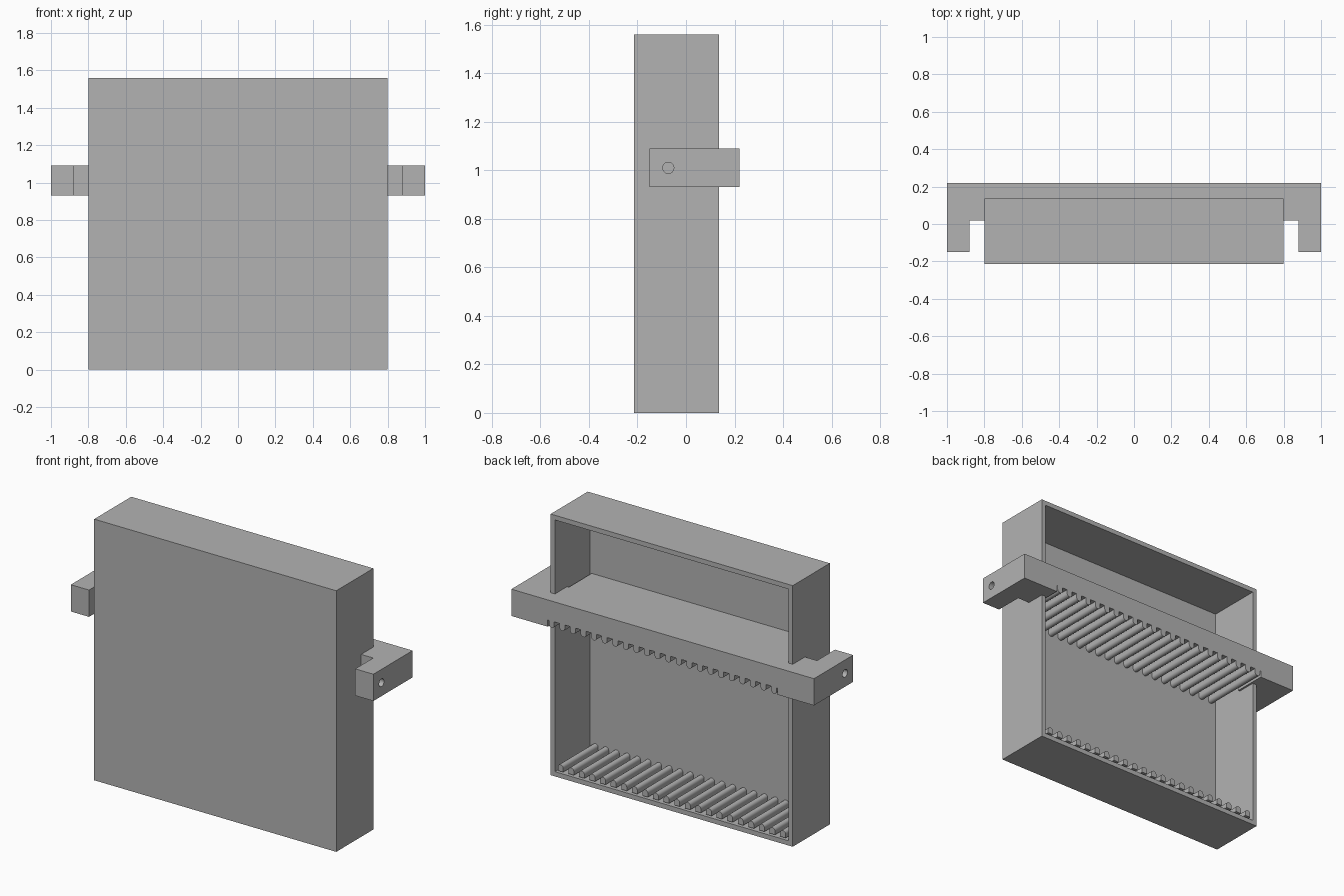
import bpy, bmesh, math
from mathutils import Vector

old = bpy.data.objects.get("Cube")
if old:
    bpy.data.objects.remove(old, do_unlink=True)

grey = bpy.data.materials.new("plain grey")
colour = (0.45, 0.45, 0.45, 1)
grey.diffuse_color = colour
grey.use_nodes = True
grey.node_tree.nodes["Principled BSDF"].inputs["Base Color"].default_value = colour


def finish(name, bm):
    """Turn a bmesh into a grey object."""
    bmesh.ops.recalc_face_normals(bm, faces=bm.faces)
    mesh = bpy.data.meshes.new(name)
    bm.to_mesh(mesh)
    bm.free()
    obj = bpy.data.objects.new(name, mesh)
    bpy.context.collection.objects.link(obj)
    mesh.materials.append(grey)
    return obj


def add_prism(bm, points, sweep):
    """Extrude a closed outline along a vector."""
    face = bm.faces.new([bm.verts.new(p) for p in points])
    ext = bmesh.ops.extrude_face_region(bm, geom=[face])
    verts = [v for v in ext["geom"] if isinstance(v, bmesh.types.BMVert)]
    bmesh.ops.translate(bm, verts=verts, vec=Vector(sweep))


def smooth(obj):
    bpy.ops.object.select_all(action="DESELECT")
    obj.select_set(True)
    bpy.context.view_layer.objects.active = obj
    bpy.ops.object.shade_smooth_by_angle(angle=math.radians(35))


WALL, HALF, HEIGHT = 0.04, 0.8, 1.56
FRONT, BACK, PANEL = -0.215, 0.135, 0.02
INNER = HALF - WALL
SHELF_LOW, SHELF_TOP, SHELF_BACK = 0.93, 1.09, 0.22
COUNT, PITCH, RADIUS, RIB = 22, 0.07, 0.018, 0.04

# Case: a box hollowed out from its back
bm = bmesh.new()
add_prism(bm, [(-HALF, FRONT, 0), (HALF, FRONT, 0), (HALF, FRONT, HEIGHT),
               (-HALF, FRONT, HEIGHT)], (0, BACK - FRONT, 0))
bmesh.ops.recalc_face_normals(bm, faces=bm.faces)
opening = max(bm.faces, key=lambda f: f.calc_center_median().y)
bmesh.ops.inset_individual(bm, faces=[opening], thickness=WALL)
floor = bmesh.ops.extrude_discrete_faces(bm, faces=[opening])["faces"]
bmesh.ops.translate(bm, verts=floor[0].verts, vec=(0, FRONT + PANEL - BACK, 0))
finish("case", bm)


# Round-nosed guide ribs, pointing up (1) or down (-1)
def ribs(name, base, direction, y_end):
    bm = bmesh.new()
    start = FRONT + PANEL
    for i in range(COUNT):
        x = (i - (COUNT - 1) / 2) * PITCH
        nose = RIB - RADIUS
        outline = [(x + RADIUS, start, base)]
        for k in range(9):
            a = math.pi * k / 8
            outline.append((x + RADIUS * math.cos(a), start,
                            base + direction * (nose + RADIUS * math.sin(a))))
        outline.append((x - RADIUS, start, base))
        add_prism(bm, outline, (0, y_end - start, 0))
    smooth(finish(name, bm))


ribs("floor_ribs", WALL, 1, BACK)
ribs("shelf_ribs", SHELF_LOW + RIB, -1, SHELF_BACK)

# Shelf across the case
bm = bmesh.new()
z = SHELF_LOW + RIB
y = FRONT + PANEL
add_prism(bm, [(-INNER, y, z), (INNER, y, z), (INNER, y, SHELF_TOP),
               (-INNER, y, SHELF_TOP)], (0, SHELF_BACK - y, 0))
finish("shelf", bm)

# Hooked arms, each with a pivot hole
for side, label in ((1, "left"), (-1, "right")):
    bm = bmesh.new()
    plan = [(INNER, 0.02), (0.88, 0.02), (0.88, -0.15), (1, -0.15),
            (1, SHELF_BACK), (INNER, SHELF_BACK)]
    add_prism(bm, [(side * px, py, SHELF_LOW) for px, py in plan],
              (0, 0, SHELF_TOP - SHELF_LOW))
    arm = finish(label + "_arm", bm)

    bm = bmesh.new()
    ring = [2 * math.pi * k / 24 for k in range(24)]
    add_prism(bm, [(side * 0.84, -0.073 + 0.023 * math.cos(a),
                    1.01 + 0.023 * math.sin(a)) for a in ring], (side * 0.2, 0, 0))
    cutter = finish(label + "_hole_cutter", bm)
    cutter.hide_render = True
    cutter.hide_set(True)

    cut = arm.modifiers.new("pivot hole", "BOOLEAN")
    cut.operation = "DIFFERENCE"
    cut.solver = "EXACT"
    cut.object = cutter
    smooth(arm)
